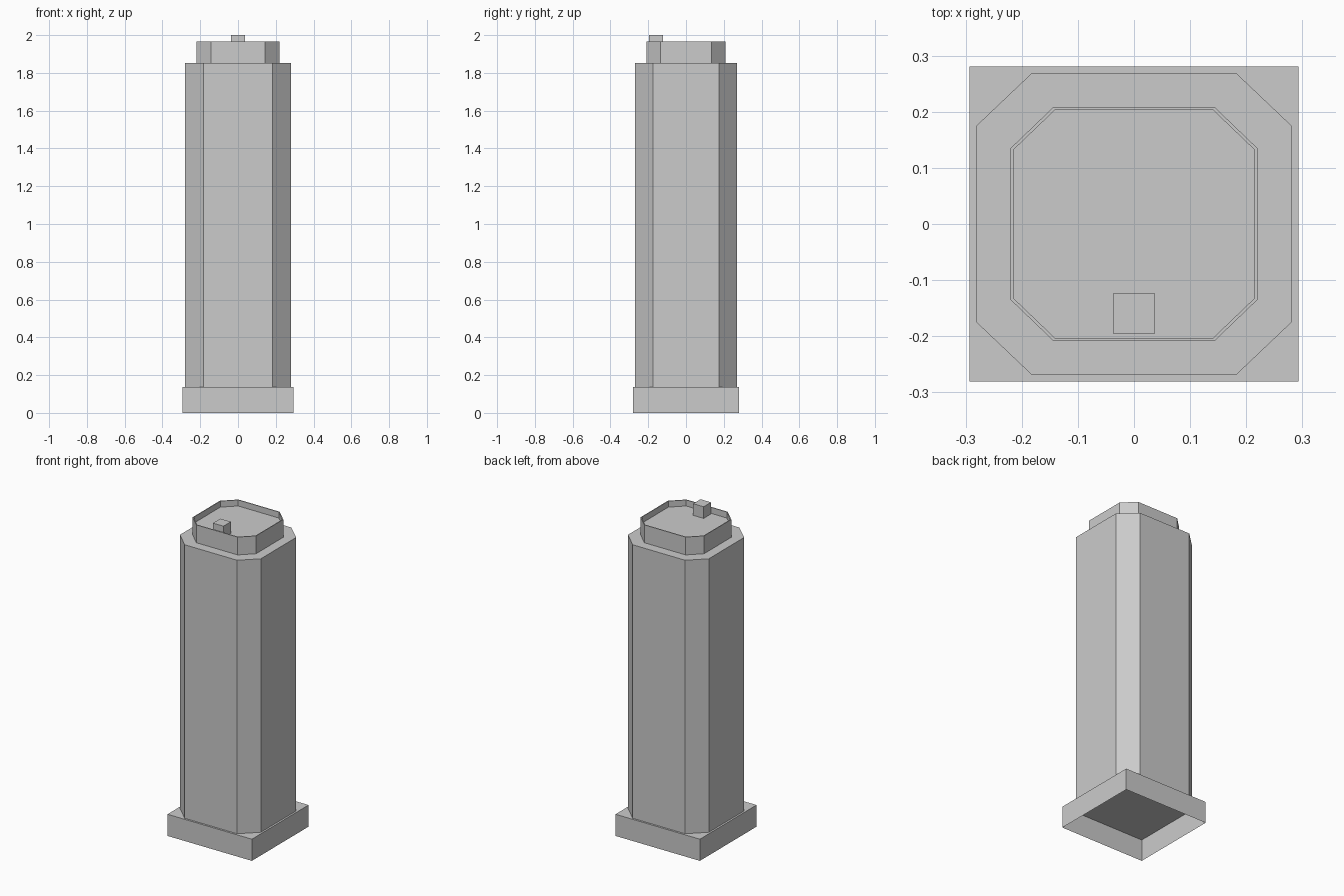
import bpy
import bmesh

cube = bpy.data.objects.get("Cube")
if cube:
    bpy.data.objects.remove(cube, do_unlink=True)

grey = bpy.data.materials.new("plain_grey")
grey.use_nodes = True
COLOUR = (0.6, 0.6, 0.6, 1)
grey.diffuse_color = COLOUR
grey.node_tree.nodes["Principled BSDF"].inputs["Base Color"].default_value = COLOUR


def outline(hx, hy, cx, cy):
    """Rectangle of half size hx, hy with corners cut back to cx, cy."""
    return [(hx, -cy), (hx, cy), (cx, hy), (-cx, hy),
            (-hx, cy), (-hx, -cy), (-cx, -hy), (cx, -hy)]


def rectangle(hx, hy, y=0):
    return [(hx, y - hy), (hx, y + hy), (-hx, y + hy), (-hx, y - hy)]


def loft(name, sections, cap_bottom=True):
    """Skin a stack of (outline, height) sections and cap the ends."""
    bm = bmesh.new()
    rings = [[bm.verts.new((x, y, z)) for x, y in pts] for pts, z in sections]
    for low, high in zip(rings, rings[1:]):
        n = len(low)
        for i in range(n):
            j = (i + 1) % n
            bm.faces.new((low[i], low[j], high[j], high[i]))
    bm.faces.new(rings[-1])
    if cap_bottom:
        bm.faces.new(rings[0][::-1])
    mesh = bpy.data.meshes.new(name)
    bm.to_mesh(mesh)
    bm.free()
    mesh.materials.append(grey)
    obj = bpy.data.objects.new(name, mesh)
    bpy.context.collection.objects.link(obj)
    return obj


BASE_TOP, TOWER_TOP, RIM_TOP, ROOF = 0.136, 1.853, 1.965, 1.927

# Square plinth, hollow and open underneath
loft("plinth", [(rectangle(0.293, 0.281), 0), (rectangle(0.293, 0.281), BASE_TOP)],
     cap_bottom=False)

# Main shaft with chamfered corners
shaft = outline(0.281, 0.269, 0.182, 0.175)
loft("tower_shaft", [(shaft, BASE_TOP), (shaft, TOWER_TOP)], cap_bottom=False)

# Set-back crown: outer wall, thin parapet, then down to the sunken roof
outer = outline(0.22, 0.2085, 0.1435, 0.135)
inner = outline(0.215, 0.203, 0.141, 0.132)
loft("crown_parapet", [(outer, TOWER_TOP), (outer, RIM_TOP), (inner, RIM_TOP), (inner, ROOF)],
     cap_bottom=False)

# Small rooftop box near the front
box = rectangle(0.0365, 0.0365, y=-0.1595)
loft("rooftop_box", [(box, ROOF), (box, 2.0)], cap_bottom=False)
